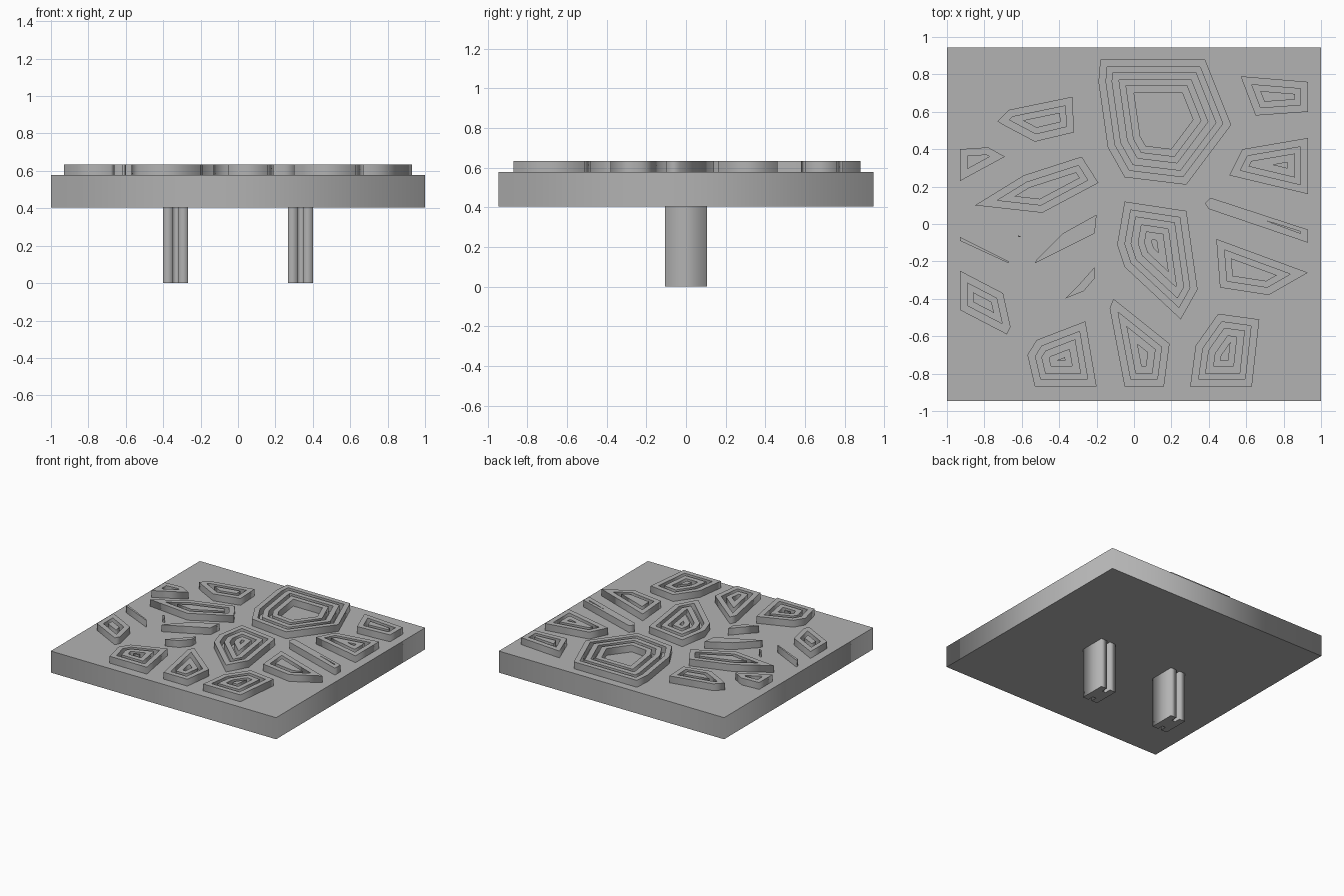
import bpy
from mathutils import Vector

cube = bpy.data.objects.get("Cube")
if cube:
    bpy.data.objects.remove(cube, do_unlink=True)

SLAB_BOTTOM, SLAB_TOP, STONE_TOP = 0.405, 0.578, 0.633
RIDGE, GROOVE = 0.04, 0.03

# One plain grey for everything
GREY = (0.45, 0.45, 0.45, 1)
grey = bpy.data.materials.new("plain_grey")
grey.diffuse_color = GREY
grey.use_nodes = True
grey.node_tree.nodes["Principled BSDF"].inputs["Base Color"].default_value = GREY


def prism(name, loops, bottom, top):
    """Extrude nested outlines upward; every second loop is a hole."""
    curve = bpy.data.curves.new(name, "CURVE")
    curve.dimensions = "2D"
    curve.fill_mode = "BOTH"
    curve.extrude = (top - bottom) / 2
    for loop in loops:
        spline = curve.splines.new("POLY")
        spline.points.add(len(loop) - 1)
        for point, co in zip(spline.points, loop):
            point.co = (co[0], co[1], 0, 1)
        spline.use_cyclic_u = True
    obj = bpy.data.objects.new(name, curve)
    bpy.context.collection.objects.link(obj)
    obj.location.z = (top + bottom) / 2
    bpy.ops.object.select_all(action="DESELECT")
    obj.select_set(True)
    bpy.context.view_layer.objects.active = obj
    bpy.ops.object.convert(target="MESH")
    obj = bpy.context.view_layer.objects.active
    obj.data.materials.clear()
    obj.data.materials.append(grey)
    return obj


def inset(outline, distance):
    """Shrink a clockwise convex outline by clipping against its moved edges."""
    result = outline
    for start, end in zip(outline, outline[1:] + outline[:1]):
        edge = (end - start).normalized()
        inward = Vector((edge.y, -edge.x))
        clipped = []
        for p, q in zip(result, result[1:] + result[:1]):
            dp = (p - start).dot(inward) - distance
            dq = (q - start).dot(inward) - distance
            if dp >= 0:
                clipped.append(p)
            if dp * dq < 0:
                clipped.append(p.lerp(q, dp / (dp - dq)))
        result = clipped
    return result


def stone(name, loop_count, *corners, hole=None):
    """Raised stone with concentric ridges; corners in hundredths, clockwise."""
    outline = [Vector(c) / 100 for c in corners]
    loops, distance = [outline], 0
    for i in range(1, loop_count):
        distance += RIDGE if i % 2 else GROOVE
        inner = inset(outline, distance)
        if len(inner) > 2:
            loops.append(inner)
    if hole:
        loops.append([Vector(c) / 100 for c in hole])
    prism(name, loops, SLAB_TOP, STONE_TOP)


# Square slab
w, d = 1, 0.945
prism("slab", [[(-w, -d), (w, -d), (w, d), (-w, d)]], SLAB_BOTTOM, SLAB_TOP)

# Two pegs underneath, slotted at the front and back
pw, pd, slot, depth = 0.067, 0.105, 0.015, 0.05
half = [(-pw, -pd), (-slot, -pd), (-slot, depth - pd),
        (slot, depth - pd), (slot, -pd), (pw, -pd)]
for side, x in (("left", 0.333), ("right", -0.333)):
    profile = half + [(-a, -b) for a, b in half]
    peg = prism(side + "_peg", [profile], 0, SLAB_BOTTOM)
    peg.location.x = x

# Back row of stones
stone("back_large_stone", 6, (-18, 88), (38, 88), (52, 53), (28, 21),
      (-5, 25), (-14, 41), (-19, 76))
stone("back_left_stone", 3, (57, 79), (93, 76), (93, 60), (65, 58))
stone("back_right_stone", 3, (-67, 61), (-33, 68), (-32, 49), (-53, 44),
      (-70, 53), (-73, 55))

# Middle stones on the left
stone("left_upper_stone", 4, (58, 40), (93, 46), (93, 16), (51, 26))
stone("left_long_stone", 1, (41, 14), (93, -3), (93, -10), (40, 8), (38, 11),
      hole=[(70, 2), (89, -4), (89, -5)])
stone("left_lower_stone", 3, (44, -8), (93, -26), (72, -38), (46, -34))

# Centre stone
stone("centre_stone", 6, (-5, 12), (28, 7), (34, -35), (25, -51),
      (-5, -23), (-9, -11))

# Middle stones on the right
stone("right_edge_stone", 2, (-93, 40), (-78, 41), (-69, 36), (-93, 23))
stone("right_long_stone", 3, (-85, 10), (-59, 26), (-28, 36), (-19, 22), (-49, 6))
stone("right_curved_stone", 1, (-20, 5), (-21, -5), (-53, -21), (-52, -19), (-38, -5))
stone("right_small_stone", 1, (-21, -23), (-21, -29), (-27, -36), (-37, -40), (-29, -32))
stone("right_sliver_stone", 1, (-93, -7), (-67, -20), (-67, -21), (-93, -9))
stone("right_chip", 1, (-62, -6), (-60, -7), (-62, -7))
stone("right_lower_stone", 3, (-93, -25), (-70, -37), (-66, -55), (-68, -59), (-93, -46))

# Front row of stones
stone("front_right_stone", 5, (-52, -62), (-26, -52), (-20, -87), (-53, -87), (-57, -70))
stone("front_middle_stone", 4, (-11, -40), (19, -64), (16, -87), (-5, -87), (-13, -45))
stone("front_left_stone", 5, (45, -48), (67, -51), (63, -87), (30, -87), (33, -65))
